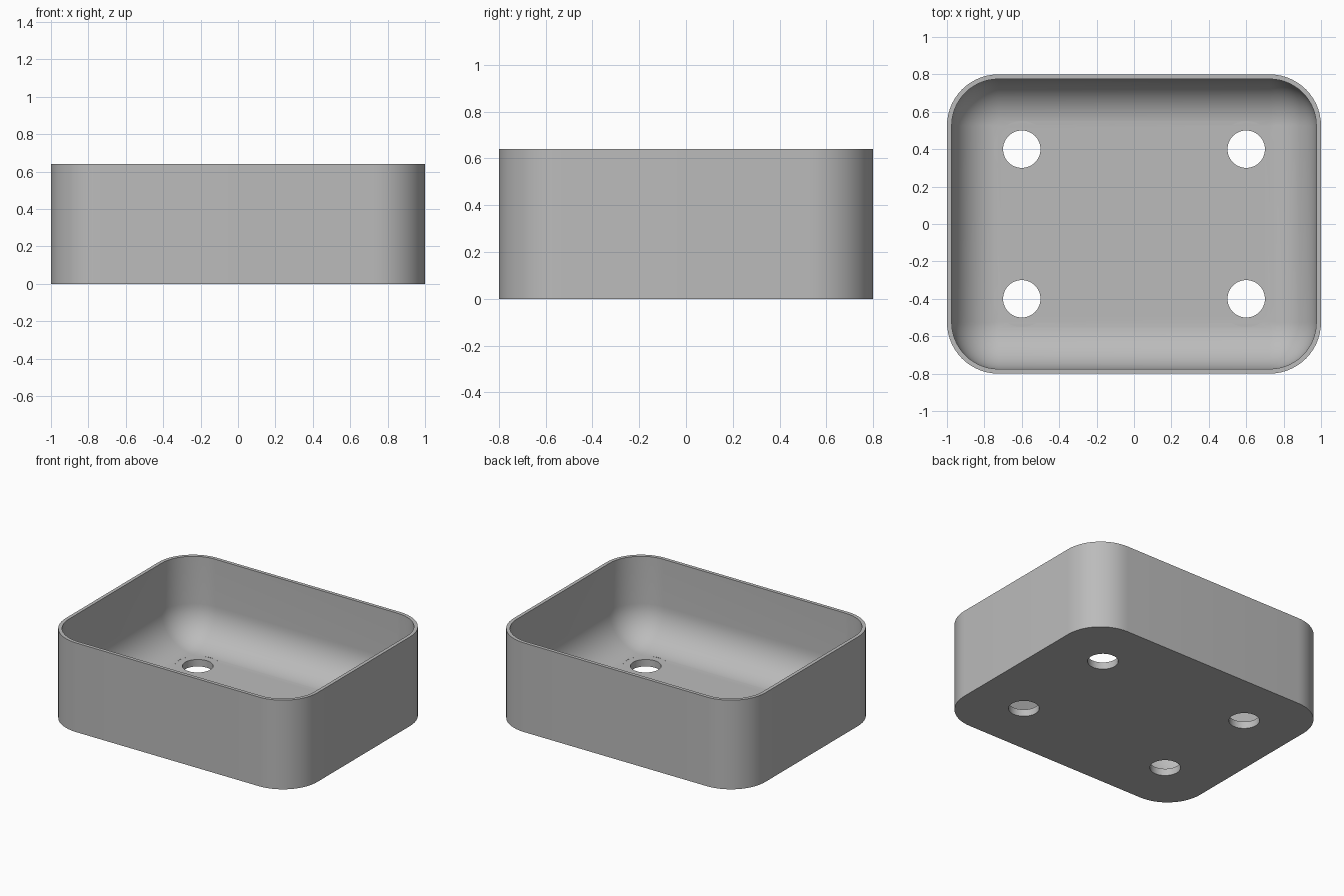
import bpy, bmesh, math

if "Cube" in bpy.data.objects:
    bpy.data.objects.remove(bpy.data.objects["Cube"], do_unlink=True)

HALF_X, HALF_Y, HEIGHT = 1.0, 0.8, 0.64
WALL, FLOOR, FILLET = 0.025, 0.05, 0.25
CORNER = FILLET + WALL          # outer corner radius
STEPS = 14                      # segments per quarter turn

grey = bpy.data.materials.new("light grey plastic")
grey.use_nodes = True
colour = (0.5, 0.5, 0.5, 1)
grey.diffuse_color = colour
grey.node_tree.nodes["Principled BSDF"].inputs["Base Color"].default_value = colour


def make_object(name, bm):
    bmesh.ops.remove_doubles(bm, verts=bm.verts, dist=1e-5)
    bmesh.ops.recalc_face_normals(bm, faces=bm.faces)
    mesh = bpy.data.meshes.new(name)
    bm.to_mesh(mesh)
    bm.free()
    mesh.materials.append(grey)
    obj = bpy.data.objects.new(name, mesh)
    bpy.context.collection.objects.link(obj)
    return obj


def rounded_loop(bm, radius, z):
    """Rounded rectangle sharing the same four corner centres."""
    verts = []
    for k, (sx, sy) in enumerate([(1, 1), (-1, 1), (-1, -1), (1, -1)]):
        for i in range(STEPS + 1):
            a = (k + i / STEPS) * math.pi / 2
            verts.append(bm.verts.new((sx * (HALF_X - CORNER) + radius * math.cos(a),
                                       sy * (HALF_Y - CORNER) + radius * math.sin(a), z)))
    return verts


def bridge(bm, low, high):
    n = len(low)
    for i in range(n):
        j = (i + 1) % n
        bm.faces.new((low[i], low[j], high[j], high[i]))


# Tray shell: outer wall, rim, inner wall and rounded transition to the floor
bm = bmesh.new()
profile = [(CORNER, 0), (CORNER, HEIGHT), (FILLET, HEIGHT)]
for i in range(STEPS + 1):
    a = i / STEPS * math.pi / 2
    profile.append((FILLET * math.cos(a), FLOOR + FILLET * (1 - math.sin(a))))
loops = [rounded_loop(bm, r, z) for r, z in profile]
for low, high in zip(loops, loops[1:]):
    bridge(bm, low, high)
bm.faces.new(loops[0])
bm.faces.new(loops[-1][::STEPS + 1])
bmesh.ops.dissolve_degenerate(bm, dist=1e-5, edges=bm.edges)
tray = make_object("tray", bm)

# Stepped cutters: through holes with a shallow flat seat around each
bm = bmesh.new()
SIDES = 48
steps = [(0.1, -0.1), (0.1, FLOOR + 0.0002), (0.15, FLOOR + 0.0002), (0.15, 0.2)]
for cx in (-0.6, 0.6):
    for cy in (-0.4, 0.4):
        rings = [[bm.verts.new((cx + r * math.cos(2 * math.pi * i / SIDES),
                                cy + r * math.sin(2 * math.pi * i / SIDES), z))
                  for i in range(SIDES)] for r, z in steps]
        for low, high in zip(rings, rings[1:]):
            bridge(bm, low, high)
        bm.faces.new(rings[0])
        bm.faces.new(rings[-1])
cutter = make_object("hole_cutter", bm)
cutter.hide_render = True

# Cut the holes, then smooth the curved walls
cut = tray.modifiers.new("holes", 'BOOLEAN')
cut.operation = 'DIFFERENCE'
cut.solver = 'EXACT'
cut.object = cutter
bpy.ops.object.select_all(action='DESELECT')
tray.select_set(True)
bpy.context.view_layer.objects.active = tray
bpy.ops.object.modifier_apply(modifier=cut.name)
bpy.data.objects.remove(cutter, do_unlink=True)
bpy.ops.object.shade_smooth_by_angle(angle=math.radians(30))
